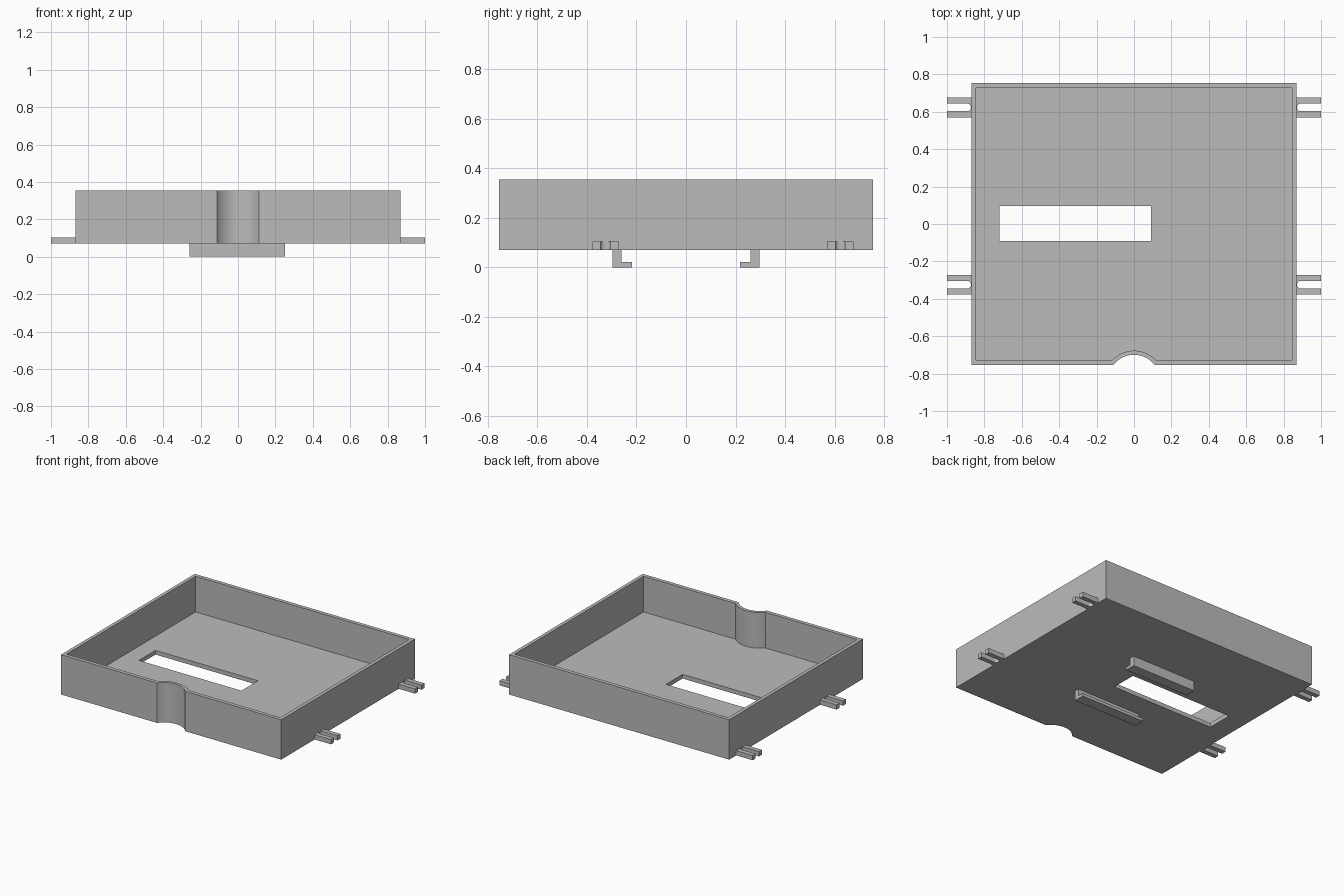
import bpy
import bmesh
import math

if "Cube" in bpy.data.objects:
    bpy.data.objects.remove(bpy.data.objects["Cube"], do_unlink=True)

grey = bpy.data.materials.new("plain grey")
grey.use_nodes = True
GREY = (0.5, 0.5, 0.5, 1)
grey.diffuse_color = GREY
grey.node_tree.nodes["Principled BSDF"].inputs["Base Color"].default_value = GREY

BASE, FLOOR, RIM = 0.07, 0.10, 0.355


def prism(name, outline, low, high, axis="z"):
    """Extrude a closed outline: (x, y) along z, or (y, z) along x."""
    bm = bmesh.new()
    place = (lambda a, b: (a, b, low)) if axis == "z" else (lambda a, b: (low, a, b))
    face = bm.faces.new([bm.verts.new(place(a, b)) for a, b in outline])
    extruded = bmesh.ops.extrude_face_region(bm, geom=[face])["geom"]
    step = (0, 0, high - low) if axis == "z" else (high - low, 0, 0)
    verts = [v for v in extruded if isinstance(v, bmesh.types.BMVert)]
    bmesh.ops.translate(bm, verts=verts, vec=step)
    bmesh.ops.recalc_face_normals(bm, faces=bm.faces)
    mesh = bpy.data.meshes.new(name)
    bm.to_mesh(mesh)
    bm.free()
    mesh.materials.append(grey)
    obj = bpy.data.objects.new(name, mesh)
    bpy.context.collection.objects.link(obj)
    return obj


def activate(obj):
    bpy.ops.object.select_all(action="DESELECT")
    obj.select_set(True)
    bpy.context.view_layer.objects.active = obj


def smooth(obj):
    activate(obj)
    bpy.ops.object.shade_smooth_by_angle(angle=math.radians(30))


def cut(obj, cutter):
    cutter.hide_render = True
    mod = obj.modifiers.new("cut", "BOOLEAN")
    mod.operation = "DIFFERENCE"
    mod.solver = "EXACT"
    mod.object = cutter
    activate(obj)
    bpy.ops.object.modifier_apply(modifier=mod.name)
    bpy.data.objects.remove(cutter, do_unlink=True)


def notched_rectangle(half_x, half_y, radius, centre_y=-0.837, steps=24):
    """Rectangle whose front edge is indented by a circular arc."""
    reach = math.acos((-half_y - centre_y) / radius)
    arc = []
    for i in range(steps + 1):
        a = -reach + 2 * reach * i / steps
        arc.append((radius * math.sin(a), centre_y + radius * math.cos(a)))
    return ([(-half_x, -half_y)] + arc +
            [(half_x, -half_y), (half_x, half_y), (-half_x, half_y)])


# Open tray with a curved finger notch and a slot in its floor
tray = prism("tray", notched_rectangle(0.87, 0.755, 0.138), BASE, RIM)
cut(tray, prism("cavity", notched_rectangle(0.845, 0.728, 0.16), FLOOR, RIM + 0.1))
slot = [(-0.72, -0.09), (0.09, -0.09), (0.09, 0.097), (-0.72, 0.097)]
cut(tray, prism("slot", slot, 0, FLOOR + 0.1))
smooth(tray)

# Forked prongs on both sides
for side, side_name in ((1, "left"), (-1, "right")):
    for y, end_name in ((-0.325, "front"), (0.623, "back")):
        fork = [(1, 0.053), (0.869, 0.053), (0.869, -0.053), (1, -0.053), (1, -0.02)]
        for i in range(13):
            a = math.pi * i / 12
            fork.append((0.888 - 0.016 * math.sin(a), -0.02 * math.cos(a)))
        fork.append((1, 0.02))
        outline = [(side * px, y + py) for px, py in fork]
        smooth(prism(f"{end_name}_{side_name}_prong", outline, BASE, 0.104))

# Pair of L-shaped rails underneath, feet pointing inward
for side, name in ((-1, "front_rail"), (1, "back_rail")):
    rail = [(0.296, 0), (0.296, BASE), (0.26, BASE), (0.26, 0.021), (0.219, 0.021), (0.219, 0)]
    prism(name, [(side * y, z) for y, z in rail], -0.26, 0.25, axis="x")
